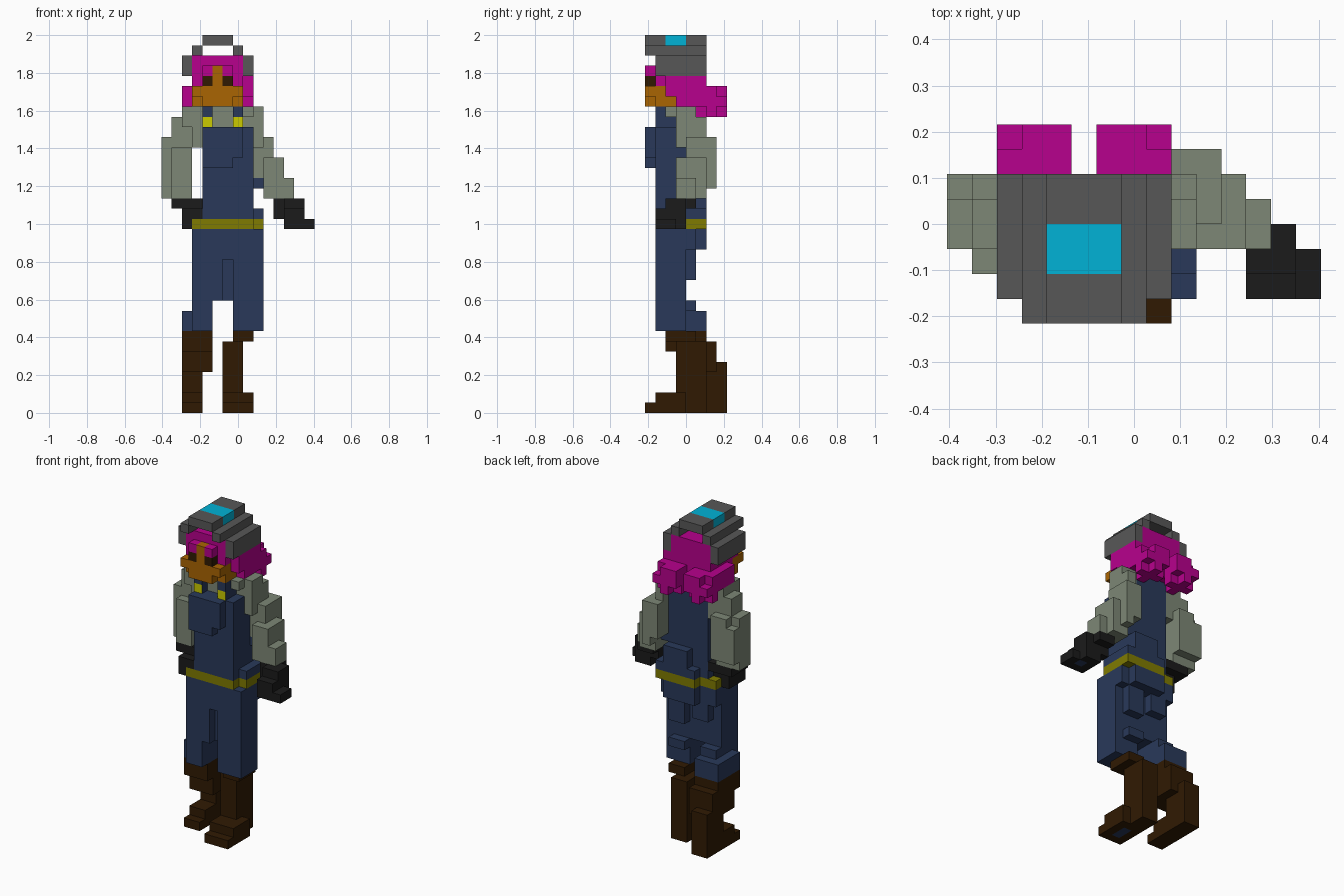
import bpy
import bmesh
from mathutils import Vector

# Start from a scene without the default cube
default = bpy.data.objects.get("Cube")
if default:
    bpy.data.objects.remove(default, do_unlink=True)

UNIT = 2 / 37                    # edge of one block
ORIGIN = Vector((7.5, 4, 0))     # grid point that sits at the world origin


def material(name, red, green, blue):
    """Flat material from display values, stored as linear ones."""
    mat = bpy.data.materials.new(name)
    mat.use_nodes = True
    colour = [(c / 255) ** 2.2 * 1.06 for c in (red, green, blue)] + [1]
    mat.diffuse_color = colour
    shader = mat.node_tree.nodes["Principled BSDF"]
    shader.inputs["Base Color"].default_value = colour
    shader.inputs["Roughness"].default_value = 0.9
    return mat


GREY = material("hat grey", 86, 86, 86)
CYAN = material("panel cyan", 6, 172, 207)
PINK = material("hair magenta", 177, 5, 136)
SKIN = material("skin orange", 164, 98, 10)
BROWN = material("leather brown", 50, 31, 10)
BLUE = material("overall blue", 44, 58, 88)
SAGE = material("shirt sage", 121, 131, 114)
OLIVE = material("belt olive", 123, 119, 6)
YELLOW = material("buckle yellow", 196, 196, 2)
BLACK = material("glove black", 32, 32, 32)

cells = {}     # block position -> part name
parts = {}     # part name -> material
accents = {}   # (block position, facing) -> material of that one face


def block_range(box):
    x0, y0, z0, x1, y1, z1 = box
    return [(x, y, z) for x in range(x0, x1)
            for y in range(y0, y1) for z in range(z0, z1)]


def fill(name, mat, *boxes):
    """Fill boxes (low corner, high corner) with blocks of one part."""
    parts[name] = mat
    for box in boxes:
        for cell in block_range(box):
            cells[cell] = name


def carve(box):
    for cell in block_range(box):
        cells.pop(cell, None)


# Legs with creases at the back and a groove at the front between them
fill("trousers", BLUE,
     (3, 1, 16, 10, 5, 18), (5, 5, 16, 9, 6, 18), (3, 1, 11, 10, 4, 16),
     (7, 4, 13, 9, 5, 16), (4, 4, 14, 6, 5, 16),
     (7, 1, 8, 10, 4, 11), (7, 1, 10, 9, 5, 11),
     (3, 1, 8, 5, 5, 11), (2, 2, 8, 5, 6, 10))
carve((6, 1, 11, 7, 2, 15))

# Boots: the right one steps back, the left one forward
fill("right_boot", BROWN,
     (2, 2, 6, 5, 6, 8), (2, 3, 4, 5, 7, 7), (2, 5, 1, 4, 8, 5),
     (2, 2, 0, 4, 8, 1), (2, 3, 1, 4, 6, 2))
fill("left_boot", BROWN,
     (7, 2, 7, 9, 5, 8), (6, 3, 0, 8, 6, 7),
     (6, 1, 0, 9, 4, 2), (6, 0, 0, 9, 1, 1))

# Overalls and belt
fill("overalls", BLUE,
     (4, 1, 19, 9, 5, 28), (9, 2, 19, 10, 6, 20), (5, 5, 19, 9, 6, 20),
     (6, 5, 20, 9, 6, 22), (9, 4, 22, 10, 5, 23),
     (4, 0, 25, 8, 1, 28), (4, 0, 24, 7, 1, 25))
fill("belt", OLIVE, (3, 1, 18, 9, 5, 19), (9, 2, 18, 10, 6, 19),
     (5, 5, 18, 9, 6, 19))

# Shirt collar and shoulder straps with buckles on their lower front
fill("shirt", SAGE, (5, 2, 28, 7, 4, 30))
fill("straps", BLUE, (4, 4, 28, 8, 5, 30),
     *[(x, 1, 28, x + 1, 5, 30) for x in (4, 7)])
for x in (4, 7):
    accents[(x, 1, 28), (0, -1, 0)] = YELLOW

# Sleeves: the right hangs down, the left reaches outward
fill("right_sleeve", SAGE,
     (2, 2, 28, 4, 5, 30), (3, 2, 26, 4, 5, 28), (1, 3, 26, 3, 5, 29),
     (1, 2, 21, 3, 5, 26), (1, 5, 22, 3, 6, 27),
     (0, 3, 21, 1, 5, 27), (0, 5, 22, 1, 6, 26))
fill("left_sleeve", SAGE,
     (8, 2, 29, 9, 5, 30), (9, 3, 29, 10, 5, 30), (8, 3, 28, 10, 5, 29),
     (9, 3, 26, 10, 6, 29), (9, 4, 23, 11, 7, 27), (10, 4, 22, 11, 7, 23),
     (10, 3, 22, 12, 6, 25), (10, 3, 21, 12, 6, 22), (12, 3, 21, 13, 5, 23))

# Gloves
fill("right_glove", BLACK, (1, 2, 20, 4, 5, 21), (2, 1, 18, 3, 4, 20),
     (3, 1, 19, 4, 4, 20))
fill("left_glove", BLACK, (12, 2, 20, 14, 4, 21), (11, 3, 20, 13, 5, 21),
     (11, 3, 19, 12, 4, 20), (12, 1, 18, 14, 4, 20), (14, 1, 18, 15, 3, 19))

# Blue patches under the left glove and the left sole
for cell in ((13, 2, 18), (7, 1, 0), (7, 2, 0)):
    accents[cell, (0, 0, -1)] = BLUE

# Hair around the head
fill("hair", PINK,
     (3, 1, 32, 8, 6, 35), (3, 2, 31, 8, 6, 32), (3, 3, 30, 8, 6, 31),
     (8, 2, 31, 9, 6, 33), (8, 3, 30, 9, 5, 31), (2, 3, 30, 3, 6, 32),
     *[(x, 0, 33, x + 1, 1, 34) for x in (4, 6)])

# Two curly bunches at the back, each with its outer corner cut
for side, x, inner in (("right", 2, 3), ("left", 6, 6)):
    fill(side + "_hair_bunch", PINK,
         (x, 5, 30, x + 3, 8, 31),
         (x, 5, 31, x + 3, 7, 32),
         (inner, 7, 31, inner + 2, 8, 32),
         (x + 1, 5, 29, x + 2, 8, 30),
         (x, 6, 29, x + 3, 7, 30))

# Face and eyes
fill("face", SKIN, (3, 0, 31, 8, 2, 32), (4, 0, 30, 7, 3, 31),
     (3, 1, 30, 8, 3, 31), (5, 0, 32, 6, 1, 34))
fill("eyes", BROWN, *[(x, 0, 32, x + 1, 1, 33) for x in (4, 6)])

# Stepped hat with an open gap under the crown
fill("hat", GREY, (4, 0, 36, 7, 6, 37),
     *[(x, 0, 35, x + 1, 6, 36) for x in (3, 7)],
     *[(x, 1, 33, x + 1, 6, 35) for x in (2, 8)])
fill("hat_panel", CYAN, (4, 2, 36, 7, 4, 37))


def build(name, mat):
    """Mesh the exposed block faces of one part and merge flat areas."""
    bm = bmesh.new()
    slots = [mat]
    for cell in [c for c, owner in cells.items() if owner == name]:
        centre = Vector(cell) + Vector((0.5, 0.5, 0.5))
        for axis in range(3):
            for sign in (-1, 1):
                facing = tuple(sign * (i == axis) for i in range(3))
                if tuple(c + f for c, f in zip(cell, facing)) in cells:
                    continue
                normal = Vector(facing)
                u = Vector((0, 0, 0))
                u[(axis + 1) % 3] = 0.5
                v = normal.cross(u)
                middle = centre + normal / 2
                corners = (-u - v, u - v, u + v, v - u)
                face = bm.faces.new(
                    [bm.verts.new((middle + c - ORIGIN) * UNIT)
                     for c in corners])
                face_mat = accents.get((cell, facing), mat)
                if face_mat not in slots:
                    slots.append(face_mat)
                face.material_index = slots.index(face_mat)
    bmesh.ops.remove_doubles(bm, verts=bm.verts, dist=UNIT / 100)
    bmesh.ops.dissolve_limit(bm, angle_limit=0.01, verts=bm.verts,
                             edges=bm.edges, delimit={'MATERIAL'})
    mesh = bpy.data.meshes.new(name)
    bm.to_mesh(mesh)
    bm.free()
    for slot in slots:
        mesh.materials.append(slot)
    bpy.context.collection.objects.link(bpy.data.objects.new(name, mesh))


for part, part_material in parts.items():
    build(part, part_material)
